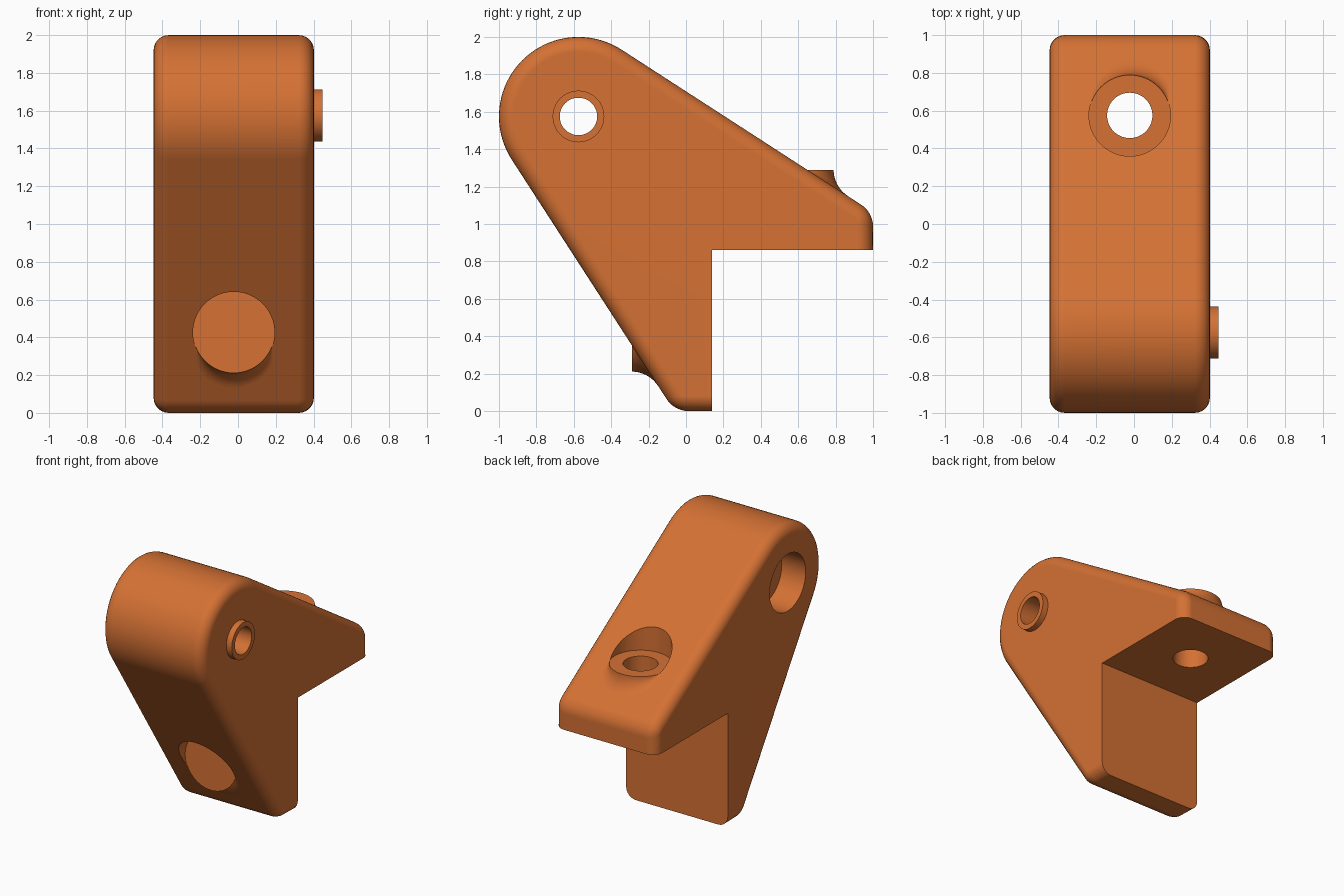
import bpy, bmesh, math
from mathutils import Matrix, Vector

if "Cube" in bpy.data.objects:
    bpy.data.objects.remove(bpy.data.objects["Cube"])

X0, X1 = -0.447, 0.402            # body sides
XC = (X0 + X1) / 2
PIVOT, KNOB_R = (-0.575, 1.575), 0.425
SLOPE = math.radians(32.9)
NY, NZ = math.sin(SLOPE), math.cos(SLOPE)
PLANE = NY * PIVOT[0] + NZ * PIVOT[1] + KNOB_R
SEAT_Z, SEAT_Y, SEAT_R = 1.29, 0.575, 0.215

# swaps the upper arm and the lower arm: (y, z) -> (1 - z, 1 - y)
SWAP = Matrix(((1, 0, 0, 0), (0, 0, -1, 1), (0, -1, 0, 1), (0, 0, 0, 1)))

orange = bpy.data.materials.new("orange")
orange.diffuse_color = (0.66, 0.165, 0.034, 1)
orange.use_nodes = True
orange.node_tree.nodes["Principled BSDF"].inputs["Base Color"].default_value = orange.diffuse_color


def make(name, bm, matrix=None):
    if matrix:
        bm.transform(matrix)
    bmesh.ops.recalc_face_normals(bm, faces=bm.faces[:])
    me = bpy.data.meshes.new(name)
    bm.to_mesh(me)
    bm.free()
    me.materials.append(orange)
    ob = bpy.data.objects.new(name, me)
    bpy.context.collection.objects.link(ob)
    return ob


def cylinder(name, r, a, b, axis, at, matrix=None):
    """Cylinder from a to b along x or z, centred at the two other coordinates."""
    bm = bmesh.new()
    bmesh.ops.create_cone(bm, cap_ends=True, segments=64, radius1=r, radius2=r, depth=b - a)
    if axis == 'X':
        m = Matrix.Translation(((a + b) / 2, *at)) @ Matrix.Rotation(math.pi / 2, 4, 'Y')
    else:
        m = Matrix.Translation((*at, (a + b) / 2))
    bm.transform(m)
    return make(name, bm, matrix)


def combine(target, tool, op):
    mod = target.modifiers.new(op, 'BOOLEAN')
    mod.operation, mod.solver, mod.object = op, 'EXACT', tool
    bpy.context.view_layer.objects.active = target
    bpy.ops.object.modifier_apply(modifier=mod.name)
    bpy.data.objects.remove(tool)


def bracket_body():
    # side profile: round head, two sloping edges, square notch at the back
    a0, a1 = math.pi / 2 - SLOPE, math.pi + SLOPE
    prof = [(PIVOT[0] + KNOB_R * math.cos(a0 + (a1 - a0) * i / 40),
             PIVOT[1] + KNOB_R * math.sin(a0 + (a1 - a0) * i / 40)) for i in range(41)]
    tip = (PLANE - NY) / NZ
    prof += [(1 - tip, 0), (0.14, 0), (0.14, 0.86), (1, 0.86), (1, tip)]
    bm = bmesh.new()
    left = bm.faces.new([bm.verts.new((X0, y, z)) for y, z in prof])
    ext = bmesh.ops.extrude_face_region(bm, geom=[left], use_keep_orig=True)
    bmesh.ops.translate(bm, vec=(X1 - X0, 0, 0),
                        verts=[v for v in ext['geom'] if isinstance(v, bmesh.types.BMVert)])
    bmesh.ops.recalc_face_normals(bm, faces=bm.faces[:])

    def notch(v):
        return abs(v.co.y - 0.14) < 1e-4 or abs(v.co.z - 0.86) < 1e-4

    def rounded(e):
        v, w = e.verts
        if notch(v) and notch(w):
            return False
        if abs(v.co.x - w.co.x) < 1e-4:
            return True
        return (v.co.y > 0.99) or (v.co.z < 0.01)
    bmesh.ops.bevel(bm, geom=[e for e in bm.edges if rounded(e)], offset=0.08,
                    offset_type='OFFSET', segments=6, profile=0.5,
                    affect='EDGES', clamp_overlap=False)
    return make("bracket_body", bm)


def seat_boss(matrix=None):
    # bolt seat that flares into the sloping face
    n, steps, r, top = 64, 8, SEAT_R - 0.001, SEAT_Z + 0.001
    normal = Vector((0, NY, NZ))
    bm = bmesh.new()
    cols = []
    for i in range(n):
        t = 2 * math.pi * i / n
        rad = Vector((math.cos(t), math.sin(t), 0))
        gap = top - (PLANE - NY * (SEAT_Y + r * rad.y)) / NZ
        R = max(gap / (1 / NZ - NY / NZ * rad.y), 0.0)
        base = Vector((XC, SEAT_Y, 0)) + rad * r
        pts = []
        for j in range(steps + 1):
            if R > 0.004:
                d = (-rad).slerp(-normal, j / steps)
                p = base + rad * R + Vector((0, 0, top)) + d * R
            else:
                p = base + Vector((0, 0, top - 0.004 * j))
            pts.append(p)
        pts.append(pts[-1] - normal * 0.05)
        cols.append([bm.verts.new(p) for p in pts])
    for i in range(n):
        a, b = cols[i], cols[(i + 1) % n]
        for j in range(steps + 1):
            bm.faces.new((a[j], b[j], b[j + 1], a[j + 1]))
    bm.faces.new([c[0] for c in cols])
    low = bm.verts.new((XC, SEAT_Y, 1.2))
    for i in range(n):
        bm.faces.new((cols[i][-1], cols[(i + 1) % n][-1], low))
    return make("seat_boss", bm, matrix)


body = bracket_body()

# bolt seats and bolt holes on both arms
for m in (None, SWAP):
    combine(body, seat_boss(m), 'UNION')
    combine(body, cylinder("seat_cut", SEAT_R + 0.001, SEAT_Z, 2.2, 'Z', (XC, SEAT_Y), m), 'DIFFERENCE')
    combine(body, cylinder("bolt_hole", 0.12, 0.7, 1.5, 'Z', (XC, SEAT_Y), m), 'DIFFERENCE')

# pivot collar, through hole and counterbore
combine(body, cylinder("pivot_collar", 0.138, 0.3, 0.447, 'X', PIVOT), 'UNION')
combine(body, cylinder("pivot_hole", 0.1, -0.7, 0.7, 'X', PIVOT), 'DIFFERENCE')
combine(body, cylinder("counterbore", 0.215, -0.7, X0 + 0.2, 'X', PIVOT), 'DIFFERENCE')

# smooth curves, crisp edges
bpy.ops.object.select_all(action='DESELECT')
body.select_set(True)
bpy.context.view_layer.objects.active = body
bpy.ops.object.shade_smooth_by_angle(angle=math.radians(30))
wn = body.modifiers.new("even_normals", 'WEIGHTED_NORMAL')
wn.keep_sharp = True
